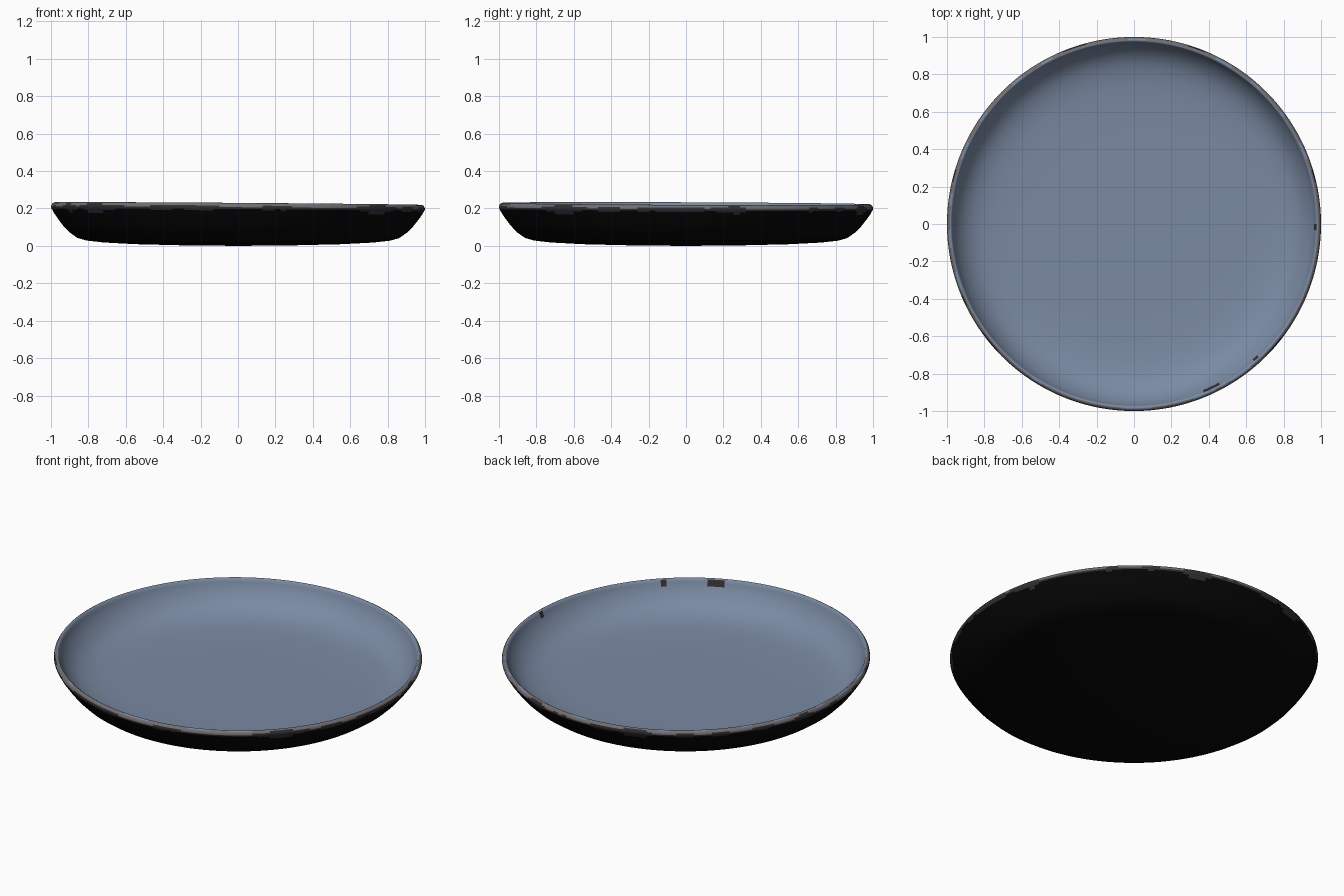
import bpy
import bmesh
import math
import random

random.seed(4)
if "Cube" in bpy.data.objects:
    bpy.data.objects.remove(bpy.data.objects["Cube"])


def material(name, rgb):
    m = bpy.data.materials.new(name)
    m.use_nodes = True
    m.diffuse_color = (*rgb, 1)
    bsdf = m.node_tree.nodes["Principled BSDF"]
    bsdf.inputs["Base Color"].default_value = (*rgb, 1)
    bsdf.inputs["Roughness"].default_value = 0.6
    return m


BLACK, DARK, GREY, BLUE = range(4)
materials = [
    material("black underside", (0.002, 0.002, 0.002)),
    material("dark worn edge", (0.032, 0.028, 0.034)),
    material("grey rim", (0.17, 0.155, 0.165)),
    material("slate blue glaze", (0.195, 0.255, 0.365)),
]

# Cross-section (radius, height): underside, rounded rim, then inside
UNDER = [(0.3, 0.003), (0.55, 0.009), (0.72, 0.018), (0.81, 0.028),
         (0.86, 0.042), (0.90, 0.07), (0.935, 0.105), (0.962, 0.14),
         (0.983, 0.17)]
RIM = [(0.992, 0.186), (0.997, 0.194), (1.0, 0.203), (0.998, 0.212),
       (0.992, 0.221), (0.983, 0.226), (0.975, 0.221)]
INSIDE = [(0.970, 0.205), (0.962, 0.185), (0.948, 0.16), (0.925, 0.13),
          (0.895, 0.102), (0.855, 0.079), (0.80, 0.062), (0.73, 0.052),
          (0.65, 0.046), (0.45, 0.043), (0.2, 0.042)]
profile = UNDER + RIM + INSIDE
SEGMENTS = 192

# Uneven wear along the rim: smooth waves plus a little seeded noise
waves = [(random.randint(3, 30), random.uniform(0, 6.28)) for _ in range(7)]


def wear(a):
    return sum(math.sin(n * a + p) for n, p in waves) / 3 + random.uniform(-0.2, 0.2)


def chipped(a):
    # Small glaze chips, given as centre angle and half width in degrees
    return any(abs(math.degrees(a) - c) < w for c, w in ((294, 2.3), (311, 1.2), (358, 1.2)))


def band_material(band, a):
    step = band - len(UNDER)
    w = wear(a)
    if step < 0:
        return DARK if step == -1 and w > 0.9 else BLACK
    if step == 0:
        return DARK if w > 0.1 else BLACK
    if step == 1:
        return DARK
    if step == 2:
        return DARK if w > -0.1 else GREY
    if step == 3:
        return DARK if w > 0.8 else GREY
    if step == 4:
        return GREY if w > -0.5 else BLUE
    if step in (6, 7) and chipped(a):
        return DARK
    return BLUE


def point(r, z, a):
    # The whole rim leans very slightly, as hand-made ware does
    x, y = r * math.cos(a), r * math.sin(a)
    return (x, y, z - (0.007 * x + 0.004 * y) * z / 0.22)


# Plate: one revolved shell
bm = bmesh.new()
angles = [2 * math.pi * i / SEGMENTS for i in range(SEGMENTS)]
rings = [[bm.verts.new(point(r, z, a)) for a in angles] for r, z in profile]
for b in range(len(rings) - 1):
    for i, a in enumerate(angles):
        j = (i + 1) % SEGMENTS
        f = bm.faces.new((rings[b][i], rings[b][j], rings[b + 1][j], rings[b + 1][i]))
        f.material_index = band_material(b, a)

# Close the centre of the base and of the inside floor
for ring, z, mat in ((rings[0], 0.0, BLACK), (rings[-1], 0.042, BLUE)):
    centre = bm.verts.new((0, 0, z))
    for i in range(SEGMENTS):
        f = bm.faces.new((ring[i], ring[(i + 1) % SEGMENTS], centre))
        f.material_index = mat
bmesh.ops.recalc_face_normals(bm, faces=bm.faces[:])
for f in bm.faces:
    f.smooth = True

mesh = bpy.data.meshes.new("plate")
bm.to_mesh(mesh)
bm.free()
for m in materials:
    mesh.materials.append(m)
plate = bpy.data.objects.new("plate", mesh)
bpy.context.collection.objects.link(plate)
